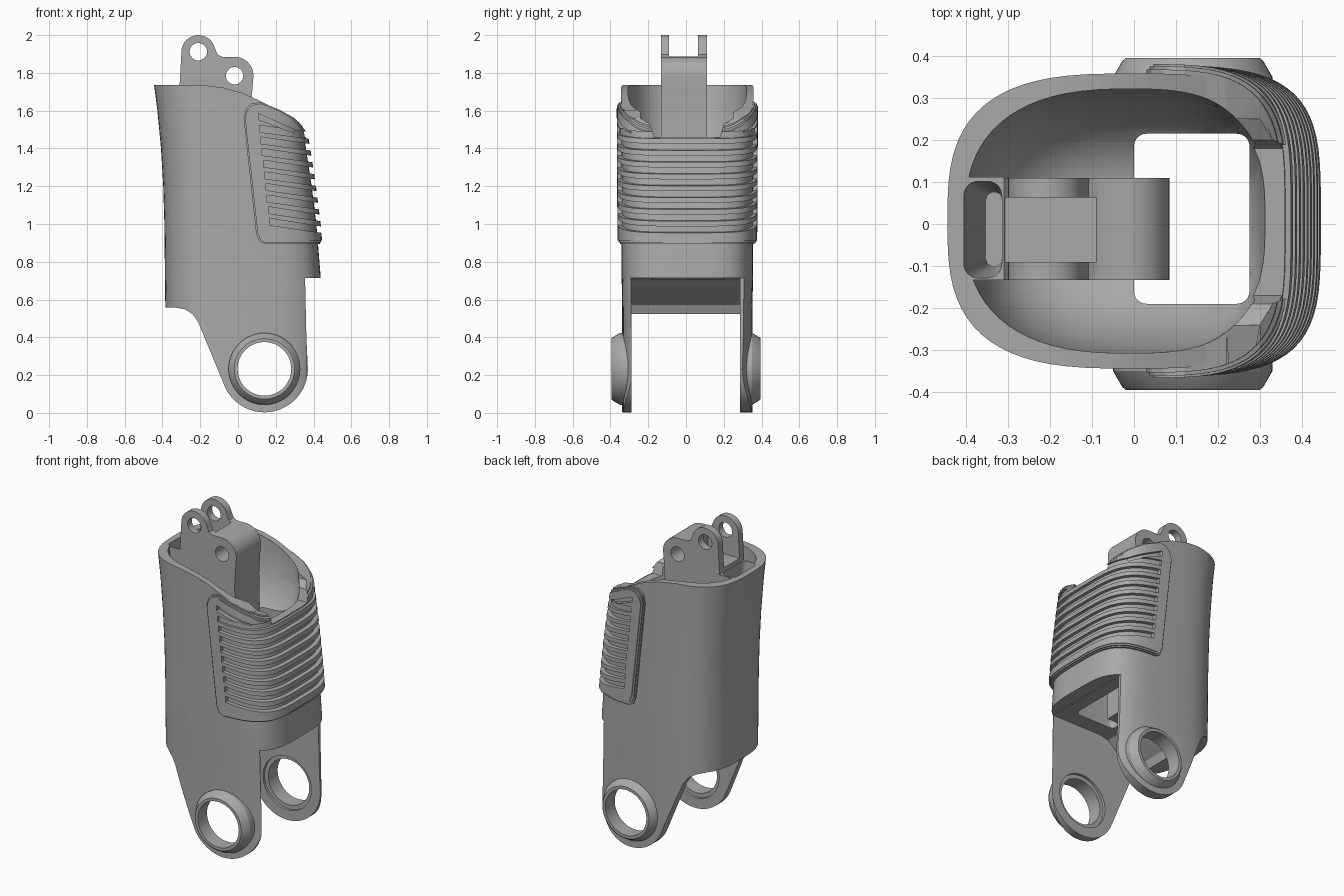
import bpy, bmesh
from math import sin, cos, pi, radians

if "Cube" in bpy.data.objects:
    bpy.data.objects.remove(bpy.data.objects["Cube"])

grey = bpy.data.materials.new("plain_grey")
grey.use_nodes = True
grey.diffuse_color = (0.4, 0.4, 0.4, 1)
grey.node_tree.nodes["Principled BSDF"].inputs["Base Color"].default_value = (0.4, 0.4, 0.4, 1)


def make(name, bm):
    bmesh.ops.recalc_face_normals(bm, faces=bm.faces)
    me = bpy.data.meshes.new(name)
    bm.to_mesh(me)
    bm.free()
    me.materials.append(grey)
    ob = bpy.data.objects.new(name, me)
    bpy.context.scene.collection.objects.link(ob)
    return ob


def stack(name, rings):
    """Skin a closed solid over rings with equal point counts."""
    bm = bmesh.new()
    rows = [[bm.verts.new(p) for p in ring] for ring in rings]
    n = len(rows[0])
    for a, b in zip(rows, rows[1:]):
        for i in range(n):
            j = (i + 1) % n
            bm.faces.new((a[i], a[j], b[j], b[i]))
    bm.faces.new(rows[0])
    bm.faces.new(rows[-1])
    return make(name, bm)


def section(z, xl, xr, b, grow=0.0, back=3.0, front=3.9, n=72):
    """Rounded cross-section with separate squareness at back and front."""
    pts = []
    for i in range(n):
        t = 2 * pi * (i + 0.5) / n
        c, s = cos(t), sin(t)
        e = 2 / (back if c < 0 else front)
        x = abs(c) ** e * (xr + grow if c > 0 else xl - grow)
        y = abs(s) ** e * (b + grow) * (1 if s > 0 else -1)
        pts.append((x, y + 0.007, z))
    return pts


def prism(name, pts, y0=-1, y1=1):
    return stack(name, [[(x, y, z) for x, z in pts] for y in (y0, y1)])


def box(name, x0, x1, y0, y1, z0, z1):
    return prism(name, [(x0, z0), (x1, z0), (x1, z1), (x0, z1)], y0, y1)


def arc(cx, cz, r, a0, a1, n=20):
    return [(cx + r * cos(radians(a0 + (a1 - a0) * i / n)),
             cz + r * sin(radians(a0 + (a1 - a0) * i / n))) for i in range(n + 1)]


def circle(cx, cz, r, n=40):
    return arc(cx, cz, r, 0, 360 - 360 / n, n - 1)


def rounded(z, x0, x1, y0, y1, r):
    """Rounded rectangle ring at one height."""
    pts = []
    for cx, cy, a in ((x1 - r, y1 - r, 0), (x0 + r, y1 - r, 90),
                      (x0 + r, y0 + r, 180), (x1 - r, y0 + r, 270)):
        pts += arc(cx, cy, r, a, a + 90, 8)
    return [(x, y, z) for x, y in pts]


def combine(ob, tool, op="DIFFERENCE", keep=False):
    mod = ob.modifiers.new("cut", "BOOLEAN")
    mod.operation, mod.object, mod.solver = op, tool, "EXACT"
    dg = bpy.context.evaluated_depsgraph_get()
    me = bpy.data.meshes.new_from_object(ob.evaluated_get(dg))
    ob.modifiers.clear()
    ob.data = me
    if not keep:
        bpy.data.objects.remove(tool)


# Leaning outer form: height, back x, front x, half width
FORM = [(-0.05, -0.385, 0.445, 0.345), (0.56, -0.385, 0.445, 0.345),
        (0.72, -0.387, 0.438, 0.348), (1.0, -0.39, 0.415, 0.348),
        (1.2, -0.396, 0.39, 0.349), (1.4, -0.408, 0.36, 0.35),
        (1.6, -0.427, 0.325, 0.351), (1.8, -0.453, 0.285, 0.352)]


def outer(name, grow=0.0):
    return stack(name, [section(*k, grow) for k in FORM])


# Shallow bowl in the top, leaving a solid rib block at the back
HOLLOW = [(1.27, -0.2, 0.2, 0.1), (1.29, -0.26, 0.25, 0.16), (1.34, -0.315, 0.285, 0.22),
          (1.41, -0.35, 0.305, 0.265), (1.5, -0.375, 0.318, 0.296),
          (1.62, -0.39, 0.3, 0.313), (1.85, -0.415, 0.26, 0.318)]
cavity = stack("cavity_cutter", [section(*k, back=2.6, front=3.0) for k in HOLLOW])
combine(cavity, box("rib_block", -0.6, -0.3, -0.133, 0.112, 0, 2.2))

# Side silhouette: sloping rim, rounded arm ends
HX, HZ = 0.14, 0.233
side = [(-0.6, 1.735), (-0.18, 1.735), (-0.08, 1.722), (0.02, 1.695), (0.12, 1.65),
        (0.22, 1.6), (0.3, 1.55), (0.6, 1.4), (0.6, 0.715), (0.355, 0.715), (0.362, 0.4)]
side += arc(HX, HZ, 0.23, 0, -155, 28)
side += [(-0.19, 0.43), (-0.21, 0.48), (-0.24, 0.522), (-0.28, 0.548), (-0.33, 0.558), (-0.6, 0.56)]


def notch():
    """Front notch in the rim."""
    ring = [(-0.17, 1.46), (0.18, 1.46), (0.2, 1.53), (0.25, 1.56),
            (0.25, 2), (-0.24, 2), (-0.24, 1.56), (-0.19, 1.53)]
    return stack("notch_cutter", [[(x, y, z) for y, z in ring] for x in (0.22, 0.7)])


def well():
    """Vertical shaft through the body."""
    return stack("well_cutter", [rounded(z, 0, 0.275, -0.19, 0.215, 0.03) for z in (0.3, 1.5)])


shell = outer("shell")
combine(shell, prism("side_cutter", side), "INTERSECT")
combine(shell, cavity, keep=True)
combine(shell, stack("pocket_cutter", [rounded(1.05, -0.352, -0.315, -0.1, 0.075, 0.015),
                                       rounded(1.8, -0.41, -0.315, -0.131, 0.104, 0.035)]))
combine(shell, well())
gap = [(-0.25, 0.5), (-0.22, 0.57), (-0.13, 0.63), (-0.05, 0.7), (0.02, 0.712),
       (0.6, 0.712), (0.6, -0.2), (-0.25, -0.2)]
combine(shell, prism("arm_gap_cutter", gap, -0.288, 0.286))
combine(shell, notch())

# Bearing collars on both arms, then the bore and inner recess
collars = []
for s, label in ((-1, "front"), (1, "back")):
    rings = [[(x, s * y, z) for x, z in circle(HX, HZ, r, 56)]
             for y, r in ((0.292, 0.19), (0.35, 0.19), (0.388, 0.168), (0.395, 0.16))]
    collars.append(stack(label + "_bearing_collar", rings))
for ob in [shell] + collars:
    combine(ob, prism("bore_cutter", circle(HX, HZ, 0.142, 56)))
    combine(ob, prism("recess_cutter", circle(HX, HZ, 0.167, 56), -0.304, 0.302))


# Louvred grip panel wrapping the front, built up in stepped layers
def panel_outline(d):
    return [(0.03 + d, 1.56), (0.042 + d, 1.61 - d), (0.07 + d, 1.637 - d), (0.12, 1.645 - d),
            (0.22, 1.605 - d), (0.3, 1.56 - d), (0.35, 1.51 - d), (0.6, 1.4 - d), (0.6, 0.895 + d),
            (0.14, 0.895 + d), (0.112 + d, 0.91 + d), (0.096 + d, 0.95 + d)]


panels = []
for name, grow, d in (("grip_panel_base", 0.01, 0), ("grip_panel_step", 0.018, 0.007),
                      ("grip_panel_field", 0.023, 0.017)):
    p = outer(name, grow)
    combine(p, prism("panel_cutter", panel_outline(d)), "INTERSECT")
    combine(p, cavity, keep=True)
    combine(p, well())
    combine(p, notch())
    # Short top slot, then nine slots that drop slightly toward the front
    combine(p, prism("slot_cutter", [(0.108, 1.585), (0.108, 1.553), (0.3, 1.48), (0.3, 1.5)]))
    for i in range(9):
        x, z = 0.115 + 0.0065 * i, 1.522 - 0.0615 * i
        combine(p, prism("slot_cutter", [(x, z), (x, z - 0.036), (0.6, z - 0.1), (0.6, z - 0.068)]))
    panels.append(p)
bpy.data.objects.remove(cavity)

# Clevis bracket standing in the cavity
outline = [(-0.31, 0.9), (-0.31, 1.72), (-0.3, 1.9)]
outline += arc(-0.21, 1.91, 0.09, 180, 15, 18)
outline += [(-0.108, 1.897), (-0.085, 1.885)]
outline += arc(-0.018, 1.785, 0.1, 90, 0, 14)
outline += [(0.075, 1.7), (0.07, 1.6), (0.074, 1.4), (0.085, 1.15), (0.085, 0.72), (-0.02, 0.72)]
bracket = prism("clevis_bracket", outline, -0.133, 0.11)
combine(bracket, box("clevis_slot_cutter", -0.5, -0.09, -0.09, 0.063, 1.76, 2.2))
for cx, cz in ((-0.21, 1.912), (-0.018, 1.785)):
    combine(bracket, prism("pin_cutter", circle(cx, cz, 0.046, 32)))

# Smooth shading with crisp edges
for ob in [shell, bracket] + collars + panels:
    bpy.ops.object.select_all(action="DESELECT")
    ob.select_set(True)
    bpy.context.view_layer.objects.active = ob
    bpy.ops.object.shade_smooth_by_angle(angle=radians(30))
